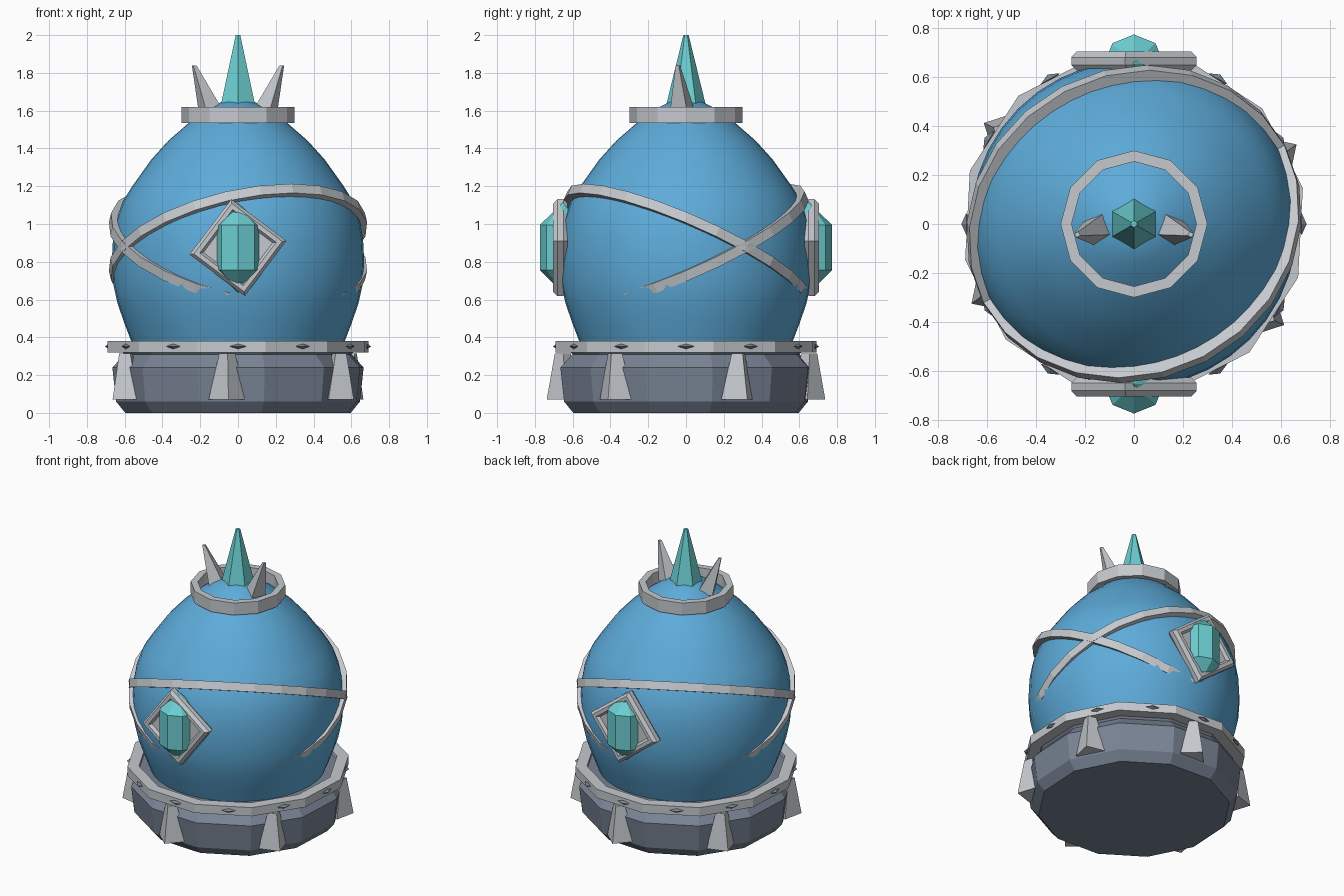
import bpy, bmesh
from math import sin, cos, radians, pi
from mathutils import Vector

if "Cube" in bpy.data.objects:
    bpy.data.objects.remove(bpy.data.objects["Cube"])


def material(name, rgb):
    m = bpy.data.materials.new(name)
    m.use_nodes = True
    m.diffuse_color = (*rgb, 1)
    m.node_tree.nodes["Principled BSDF"].inputs["Base Color"].default_value = (*rgb, 1)
    return m


BLUE = material("sky blue", (0.11, 0.41, 0.70))
TEAL = material("teal crystal", (0.15, 0.62, 0.64))
SILVER = material("silver", (0.56, 0.59, 0.62))
SLATE = material("slate", (0.19, 0.23, 0.30))


def finish(bm, name, mat):
    bmesh.ops.remove_doubles(bm, verts=bm.verts, dist=1e-5)
    bmesh.ops.recalc_face_normals(bm, faces=bm.faces)
    mesh = bpy.data.meshes.new(name)
    bm.to_mesh(mesh)
    bm.free()
    mesh.materials.append(mat)
    ob = bpy.data.objects.new(name, mesh)
    bpy.context.collection.objects.link(ob)
    return ob


def skin(rings, name, mat, closed=False):
    """Bridge matching rings of points; cap the ends unless closed."""
    bm = bmesh.new()
    rows = [[bm.verts.new(p) for p in ring] for ring in rings]
    n = len(rows[0])
    pairs = list(zip(rows, rows[1:])) + ([(rows[-1], rows[0])] if closed else [])
    for a, b in pairs:
        for i in range(n):
            j = (i + 1) % n
            bm.faces.new((a[i], a[j], b[j], b[i]))
    if not closed:
        bm.faces.new(rows[0])
        bm.faces.new(rows[-1])
    return finish(bm, name, mat)


def circle(r, z, n, phase=0, x=0, y=0):
    angles = [radians(phase) + 2 * pi * i / n for i in range(n)]
    return [(x + r * cos(a), y + r * sin(a), z) for a in angles]


def lathe(name, profile, n, mat, phase=0, closed=False):
    return skin([circle(r, z, n, phase) for r, z in profile], name, mat, closed)


def spike(name, low, high, r_low, r_high, n, mat, phase=0):
    ends = ((low, r_low), (high, r_high))
    return skin([circle(r, p[2], n, phase, p[0], p[1]) for p, r in ends], name, mat)


def hoop(name, r_in, r_out, z0, z1, n, mat, phase=0):
    profile = [(r_in, z0), (r_out, z0), (r_out, z1), (r_in, z1)]
    return lathe(name, profile, n, mat, phase, True)


def ball(name, segments, rings, scale, mat):
    bm = bmesh.new()
    bmesh.ops.create_uvsphere(bm, u_segments=segments, v_segments=rings, radius=1)
    bmesh.ops.scale(bm, vec=scale, verts=bm.verts)
    return finish(bm, name, mat)


# Egg-shaped body
egg = [(.55, .34), (.60, .47), (.638, .58), (.66, .68), (.668, .80), (.662, .92),
       (.645, 1.02), (.61, 1.12), (.56, 1.20), (.46, 1.34), (.37, 1.44),
       (.255, 1.54), (.16, 1.61), (.08, 1.65), (.01, 1.66)]
body = lathe("body", egg, 40, BLUE)
for poly in body.data.polygons:
    poly.use_smooth = len(poly.vertices) == 4

# Faceted base and its rim
lathe("base", [(.61, 0), (.66, .06), (.68, .24), (.615, .31), (.65, .355)], 12, SLATE, 12)
hoop("base_rim", .63, .705, .32, .38, 12, SILVER, 12)

# Small dark studs around the rim
for i in range(12):
    a = radians(30 * i)
    stud = ball("rim_stud", 4, 2, (.02, .045, .014), SLATE)
    stud.location = (.685 * cos(a), .685 * sin(a), .352)
    stud.rotation_euler.z = a

# Claw feet
for i in range(6):
    a = radians(25 + 60 * i)
    low = (.64 * cos(a), .64 * sin(a), .07)
    high = (.655 * cos(a), .655 * sin(a), .315)
    spike("claw", low, high, .1, .042, 4, SILVER, 25 + 60 * i + 8)

# Two crossing straps, tilted opposite ways
for s in (1, -1):
    strap = hoop("strap", .63, .695, -.027, .027, 24, SILVER)
    strap.location.z = .88
    strap.rotation_mode = 'QUATERNION'
    strap.rotation_quaternion = Vector((-.23 * s, .44 * s, 1)).to_track_quat('Z', 'Y')

# Framed gems, front and back
for side, s in (("front", -1), ("back", 1)):
    frame_profile = [(.22 + .042 * cos(a), .042 * sin(a))
                     for a in (pi / 8 + pi / 4 * i for i in range(8))]
    frame = lathe(side + "_gem_frame", frame_profile, 4, SILVER, 8, True)
    plate = lathe(side + "_gem_plate", [(.2, -.02), (.2, .02)], 4, SILVER, 8)
    for ob in (frame, plate):
        ob.location = (0, s * .665, .875)
        ob.rotation_euler.x = pi / 2
    gem = ball(side + "_gem", 8, 3, (.143, .14, .238), TEAL)
    gem.location = (0, s * .653, .875)

# Crown: ring, crystal and two side horns
hoop("crown_ring", .255, .30, 1.535, 1.62, 12, SILVER)
spike("crown_crystal", (0, 0, 1.6), (0, 0, 2.0), .112, .014, 6, TEAL, 30)
for side, s in (("left", 1), ("right", -1)):
    spike(side + "_horn", (s * .14, -.018, 1.59), (s * .232, -.043, 1.84),
          .072, .013, 4, SILVER, 20 * s)
